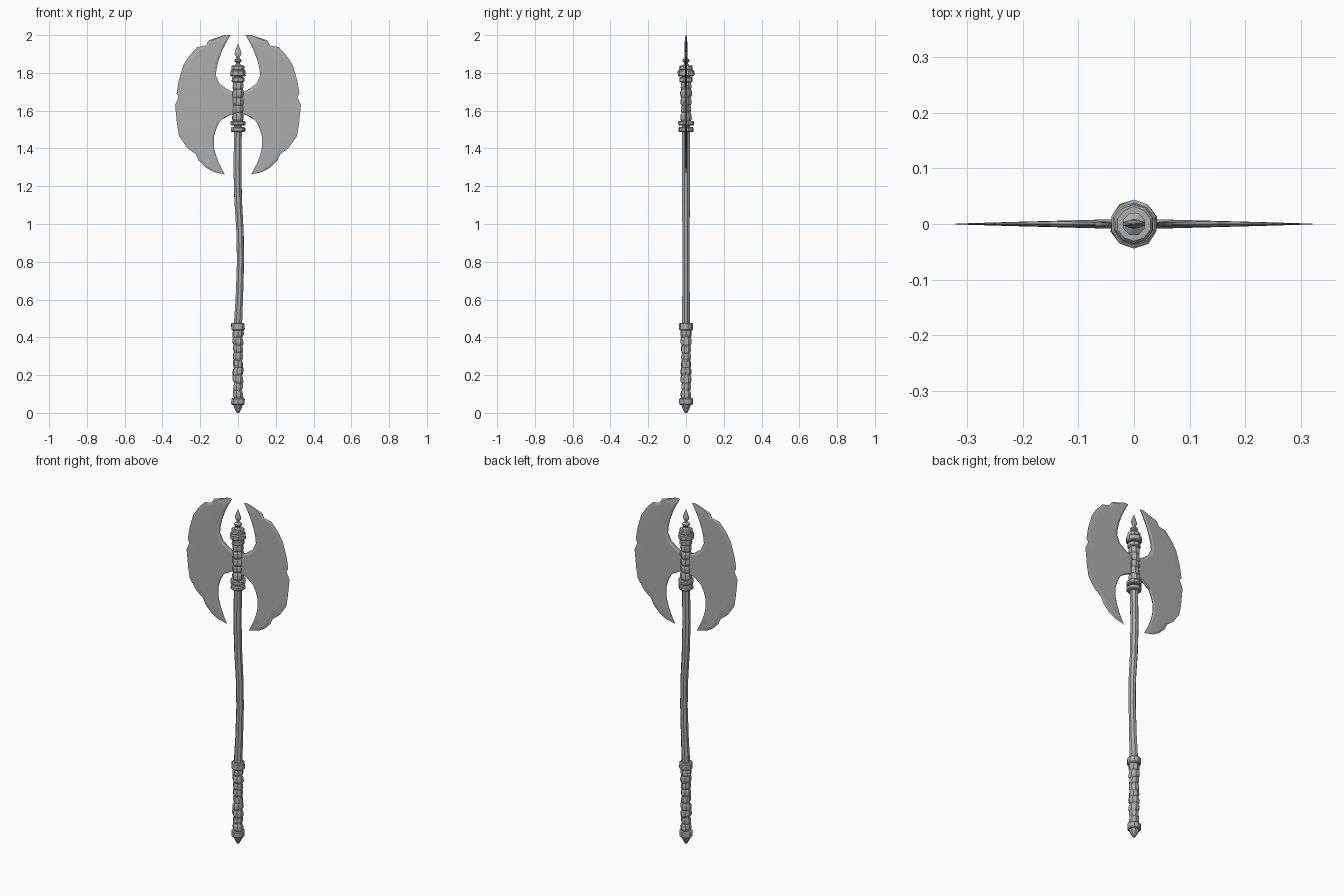
import bpy, bmesh, math, random
from mathutils import Vector, Matrix

random.seed(4)
if "Cube" in bpy.data.objects:
    bpy.data.objects.remove(bpy.data.objects["Cube"])

steel = bpy.data.materials.new("steel_grey")
steel.use_nodes = True
GREY = (0.42, 0.42, 0.42, 1)
steel.diffuse_color = GREY
steel.node_tree.nodes["Principled BSDF"].inputs["Base Color"].default_value = GREY


def finish(name, bm):
    bmesh.ops.recalc_face_normals(bm, faces=bm.faces)
    mesh = bpy.data.meshes.new(name)
    bm.to_mesh(mesh)
    bm.free()
    mesh.materials.append(steel)
    obj = bpy.data.objects.new(name, mesh)
    bpy.context.collection.objects.link(obj)
    return obj


def lathe(name, profile, sides=8, flat=1.0, tilt=0.0, spin=0.0, jitter=0.0):
    """Stack of rings from (radius, z, optional x shift), capped at both ends."""
    bm = bmesh.new()
    rings = []
    for r, z, *shift in profile:
        ring = []
        for i in range(sides):
            a = math.tau * (i + 0.5) / sides + spin
            rr = r * (1 + random.uniform(-jitter, jitter))
            x = rr * math.cos(a)
            ring.append(bm.verts.new((x + (shift[0] if shift else 0),
                                      rr * flat * math.sin(a), z + tilt * x)))
        rings.append(ring)
    for lo, hi in zip(rings, rings[1:]):
        for i in range(sides):
            j = (i + 1) % sides
            bm.faces.new((lo[i], lo[j], hi[j], hi[i]))
    bm.faces.new(rings[0])
    bm.faces.new(rings[-1])
    return finish(name, bm)


def collar(name, z0, z1, r):
    b = 0.005
    lathe(name, [(r - b, z0), (r, z0 + b), (r, z1 - b), (r - b, z1)],
          sides=10, jitter=0.03)


def wrap(name, z0, z1, count, r):
    """Leather-like binding made of overlapping, slightly tilted bands."""
    step = (z1 - z0) / count
    for i in range(count):
        z = z0 + i * step
        rr = r * random.uniform(0.93, 1.06)
        lathe(f"{name}_{i + 1}",
              [(rr * 0.8, z - 0.003), (rr, z + step * 0.25),
               (rr * 0.97, z + step * 0.75), (rr * 0.78, z + step + 0.003)],
              tilt=random.uniform(-0.25, 0.25), spin=random.uniform(0, 0.4), jitter=0.04)


# Slightly bowed shaft
lathe("shaft", [(0.023, 0.06), (0.023, 0.48), (0.021, 0.62, 0.007), (0.02, 0.8, 0.013),
                (0.02, 0.95, 0.011), (0.022, 1.12, 0.001), (0.023, 1.3, -0.003),
                (0.022, 1.5), (0.023, 1.82)], jitter=0.05)

# Grip with pommel
lathe("pommel", [(0.007, 0), (0.014, 0.012), (0.027, 0.038), (0.027, 0.05)])
collar("pommel_collar", 0.042, 0.078, 0.037)
wrap("grip_wrap", 0.078, 0.44, 9, 0.029)
collar("grip_collar", 0.437, 0.477, 0.037)

# Head socket
for i, (z0, z1, r) in enumerate([(1.488, 1.514, 0.040), (1.522, 1.546, 0.042),
                                 (1.75, 1.778, 0.035), (1.782, 1.815, 0.043),
                                 (1.813, 1.84, 0.036)]):
    collar(f"socket_collar_{i + 1}", z0, z1, r)
wrap("socket_wrap", 1.546, 1.752, 5, 0.032)

# Finial
lathe("finial_base", [(0.026, 1.835), (0.012, 1.848), (0.012, 1.854), (0.021, 1.861),
                      (0.021, 1.869), (0.009, 1.877), (0.009, 1.884)])
lathe("finial_spike", [(0.008, 1.88), (0.021, 1.902), (0.012, 1.928), (0.001, 1.953)],
      flat=0.35)

# Blade edges as (x, z), both from the top horn to the bottom horn
OUTER = [(.072, 2.0), (.155, 1.972), (.17, 1.945), (.215, 1.937), (.262, 1.885),
         (.29, 1.84), (.315, 1.755), (.325, 1.69), (.314, 1.672), (.333, 1.63),
         (.323, 1.53), (.312, 1.465), (.268, 1.403), (.235, 1.378), (.226, 1.372),
         (.208, 1.335), (.17, 1.298), (.127, 1.275), (.072, 1.263)]
INNER = [(.04, 2.0), (.066, 1.955), (.085, 1.915), (.103, 1.865), (.114, 1.82),
         (.117, 1.785), (.097, 1.742), (.052, 1.71), (.0, 1.69), (.0, 1.638),
         (.0, 1.588), (.043, 1.577), (.093, 1.548), (.113, 1.51), (.127, 1.465),
         (.127, 1.405), (.117, 1.365), (.1, 1.32), (.07, 1.263)]


def blade(name, side):
    bm = bmesh.new()
    sheets = []
    for face in (-1, 1):
        rows = []
        for (ox, oz), (ix, iz) in zip(OUTER, INNER):
            o, n = Vector((ox, 0, oz)), Vector((ix, 0, iz))
            width = (o - n).length
            row = []
            # sharp rim, bevel lines, flat middle, thin inner rim
            for k, t in enumerate((0.0, 0.14, 0.5, 0.9, 1.0)):
                p = o.lerp(n, t)
                thick = 0.0095 * (1 - abs(p.x) / 0.36) * min(1, width / 0.09)
                p.y = face * thick * (0.0, 0.9, 1.0, 1.0, 0.35)[k]
                p.x *= side
                row.append(bm.verts.new(p))
            rows.append(row)
        for a, b in zip(rows, rows[1:]):
            for k in range(4):
                bm.faces.new((a[k], a[k + 1], b[k + 1], b[k]))
        sheets.append(rows)
    # Close the inner rim between the two faces
    front, back = sheets
    for i in range(len(front) - 1):
        bm.faces.new((front[i][4], front[i + 1][4], back[i + 1][4], back[i][4]))
    bmesh.ops.remove_doubles(bm, verts=bm.verts, dist=0.0002)
    finish(name, bm)


blade("left_blade", 1)
blade("right_blade", -1)
